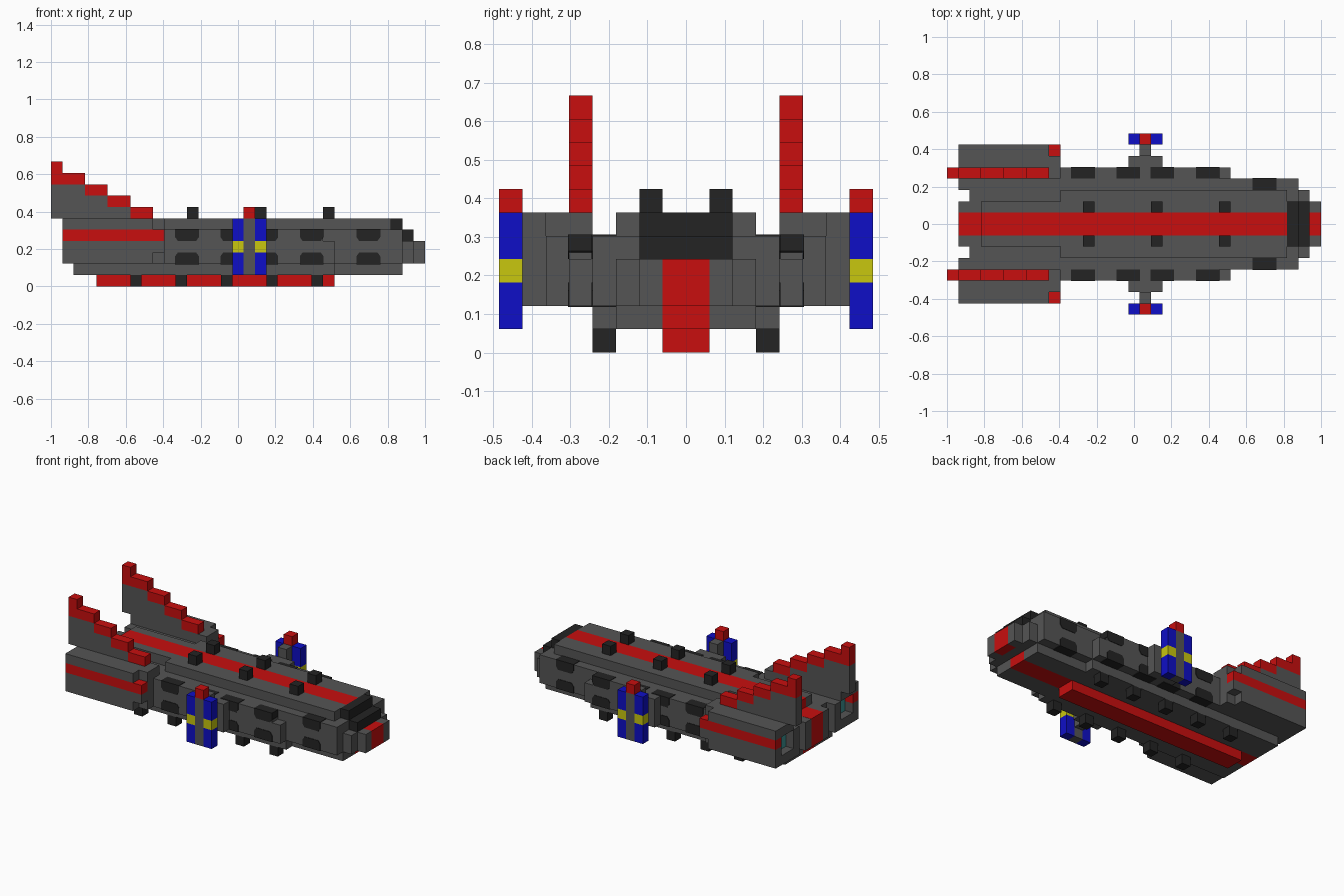
import bpy, bmesh

if "Cube" in bpy.data.objects:
    bpy.data.objects.remove(bpy.data.objects["Cube"], do_unlink=True)

U = 2 / 33          # edge length of one block; x counts from the stern, y from the centre line


def material(name, r, g, b):
    m = bpy.data.materials.new(name)
    m.use_nodes = True
    m.diffuse_color = (r, g, b, 1)
    m.node_tree.nodes["Principled BSDF"].inputs["Base Color"].default_value = (r, g, b, 1)
    return m


GREY = material("hull grey", 0.09, 0.09, 0.09)
DARK = material("dark glass", 0.017, 0.017, 0.017)
RED = material("red", 0.58, 0.0045, 0.0045)
BLUE = material("blue", 0.0045, 0.0045, 0.57)
YELLOW = material("yellow", 0.58, 0.57, 0.0045)
TEAL = material("exhaust teal", 0.045, 0.3, 0.3)


def prism(bm, profile, y0, y1):
    """Extrude an x-z outline from y0 to y1, all in block units."""
    rings = [[bm.verts.new(((x - 16.5) * U, y * U, z * U)) for x, z in profile] for y in (y0, y1)]
    n = len(profile)
    bm.faces.new(rings[0])
    bm.faces.new(rings[1][::-1])
    for i in range(n):
        j = (i + 1) % n
        bm.faces.new((rings[0][i], rings[1][i], rings[1][j], rings[0][j]))


def part(name, mat, pieces, mirror=True):
    """One object from (outline, y0, y1) pieces, optionally repeated on the -y side."""
    bm = bmesh.new()
    for profile, y0, y1 in pieces:
        prism(bm, profile, y0, y1)
        if mirror:
            prism(bm, profile, -y1, -y0)
    bmesh.ops.recalc_face_normals(bm, faces=bm.faces)
    me = bpy.data.meshes.new(name)
    bm.to_mesh(me)
    bm.free()
    me.materials.append(mat)
    ob = bpy.data.objects.new(name, me)
    bpy.context.collection.objects.link(ob)
    return ob


def box(x0, x1, y0, y1, z0, z1):
    return ([(x0, z0), (x1, z0), (x1, z1), (x0, z1)], y0, y1)


# Main hull, stepped in width and height
part("hull_wide", GREY, [box(10, 25, 1, 5, 2, 4), box(10, 24, 1, 5, 4, 5)])
part("hull_forward", GREY, [box(25, 31, 1, 4, 2, 4), box(24, 31, 1, 4, 4, 5)])
part("hull_bottom", GREY, [box(2, 25, 1, 4, 1, 2), box(25, 31, 1, 3, 1, 2)])
part("upper_deck", GREY, [box(3, 10, 1, 2, 5, 6), box(10, 30, 1, 3, 5, 6)])
part("hull_core", GREY, [box(2, 31, -1, 1, 2, 5)], False)
part("stern_block", GREY, [box(1, 10, 1, 2, 2, 5), box(2, 10, 2, 3, 2, 5)])

# Nose and bridge
part("nose_base", GREY, [box(31, 32, -3, 3, 2, 4)], False)
part("nose_tip", GREY, [box(32, 33, 1, 2, 2, 4)])
part("nose_stripe", RED, [box(32, 33, -1, 1, 2, 4)], False)
part("bridge", DARK, [box(30, 31, -2, 2, 5, 6), box(31, 32, -2, 2, 4, 5)], False)

# Red centre line: deck, stern, belly and keel
part("deck_stripe", RED, [box(3, 30, -1, 1, 5, 6)], False)
part("stern_stripe", RED, [box(1, 3, -1, 1, 2, 5.02)], False)
part("belly_stripe", RED, [box(2, 31, -1, 1, 1, 2)], False)
part("keel", RED, [box(4, 25, -1, 1, 0, 1)], False)

# Engines with a square exhaust recess in the rear
part("engine_inner", GREY, [box(2, 10, 3, 4, 2, 5), box(2, 10, 4, 6, 2, 6)])
part("engine_outer", GREY, [box(1, 9, 6, 7, 2, 4), box(1, 9, 6, 7, 5, 6), box(9, 10, 6, 7, 3, 4)])
part("engine_rear_frame", GREY, [box(1, 2, 3, 4, 2, 5), box(1, 2, 4, 6, 2, 3), box(1, 2, 4, 6, 5, 6)])
part("engine_stripe", RED, [box(1, 10, 6, 7, 4, 5)])
part("exhaust_glow", TEAL, [box(1.9, 2, 4, 6, 3, 5)])

# Stepped tail fins with red crests
part("tail_fin", GREY, [box(0, 3, 4, 5, 6, 9), box(3, 5, 4, 5, 6, 8), box(5, 7, 4, 5, 6, 7)])
part("fin_crest", RED, [box(0, 1, 4, 5, 9, 11), box(1, 3, 4, 5, 9, 10)]
     + [box(x, x + 2, 4, 5, z, z + 1) for x, z in ((3, 8), (5, 7), (7, 6))])

# Side pylons on struts
part("pylon_mount", GREY, [box(16, 19, 5, 6, 2, 5), box(17, 18, 6, 7, 2, 6), box(17, 18, 7, 8, 1, 6)])
part("pylon_posts", BLUE, [box(x, x + 1, 7, 8, a, b) for x in (16, 18) for a, b in ((1, 3), (4, 6))])
part("pylon_bands", YELLOW, [box(x, x + 1, 7, 8, 3, 4) for x in (16, 18)])
part("pylon_cap", RED, [box(17, 18, 7, 8, 6, 7)])

# Deck turrets and belly feet
part("deck_turrets", DARK, [box(x, x + 1, 1, 2, 6, 7) for x in (12, 18, 24)])
part("belly_feet", DARK, [box(x, x + 1, 3, 4, 0, 1) for x in (7, 11, 15, 19, 23)])

# Two rows of windows with clipped corners, set into the hull edges
E = 0.05
upper, lower = [], []
for x, y in ((11, 5), (15, 5), (18, 5), (22, 5), (27, 4)):
    a, b = x - E, x + 2 + E
    upper.append(([(a + .25, 4), (b - .25, 4), (b, 4.35), (b, 5 + E), (a, 5 + E), (a, 4.35)], y - 1, y + E))
    lower.append(([(a, 2 - E), (b, 2 - E), (b, 2.65), (b - .25, 3), (a + .25, 3), (a, 2.65)], y - 1, y + E))
part("upper_windows", DARK, upper)
part("lower_windows", DARK, lower)
